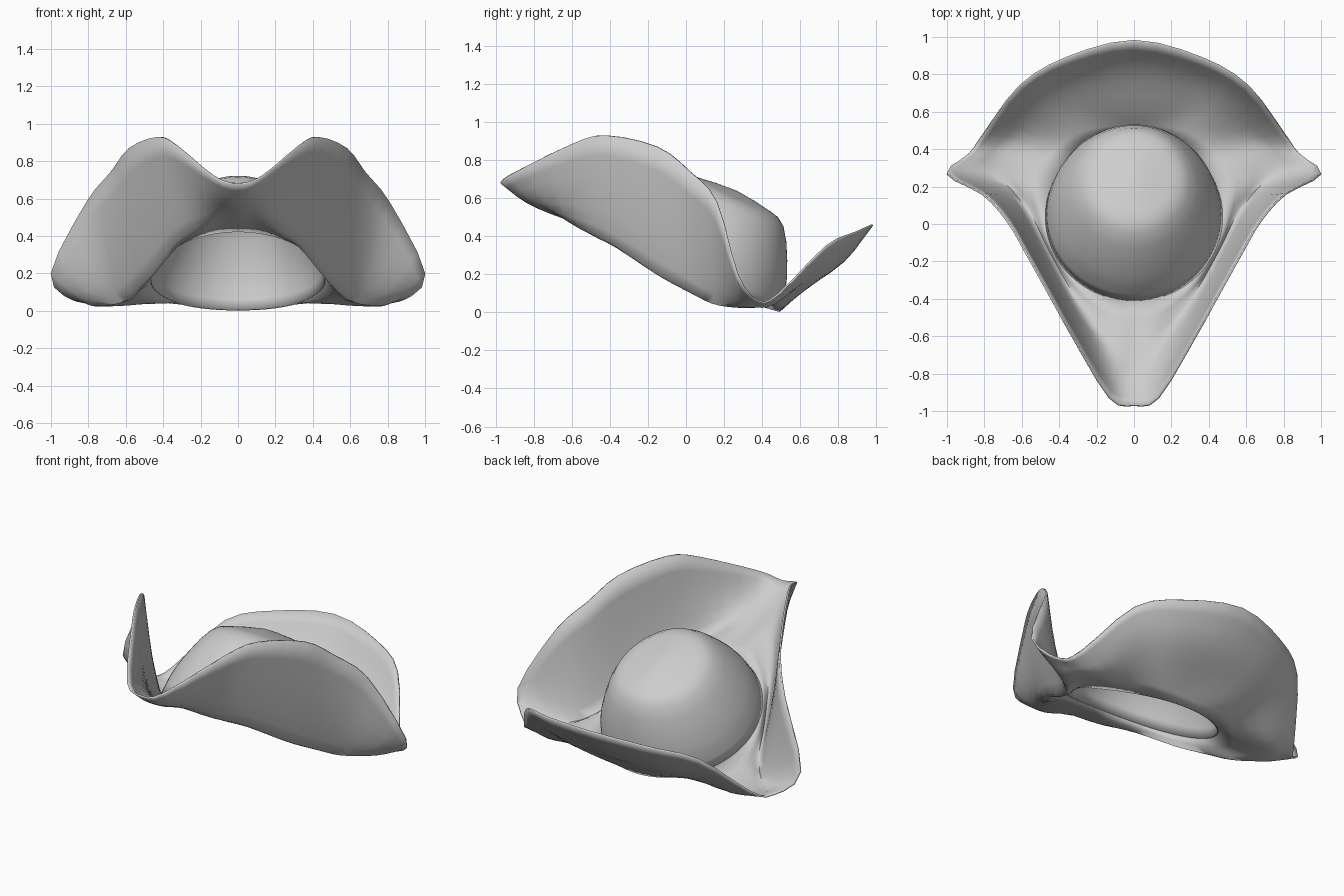
import bpy
import bmesh
import math
from mathutils import Vector

cube = bpy.data.objects.get("Cube")
if cube:
    bpy.data.objects.remove(cube, do_unlink=True)

felt = bpy.data.materials.new("grey_felt")
felt.use_nodes = True
felt.diffuse_color = (0.61, 0.61, 0.61, 1)
felt.node_tree.nodes["Principled BSDF"].inputs["Base Color"].default_value = (0.61, 0.61, 0.61, 1)


def spline(points, steps, symmetric=False):
    """Smooth curve through all points; symmetric ends cross x = 0 squarely."""
    pts = [Vector(p) for p in points]
    if symmetric:
        first, last = [Vector((-p.x, p.y, p.z)) for p in (pts[1], pts[-2])]
    else:
        first, last = 2 * pts[0] - pts[1], 2 * pts[-1] - pts[-2]
    pts = [first] + pts + [last]
    out = []
    for a, b, c, d in zip(pts, pts[1:], pts[2:], pts[3:]):
        for k in range(steps):
            t = k / steps
            out.append(b + (c - a) * t / 2
                       + (a - b * 2.5 + c * 2 - d / 2) * t ** 2
                       + (b * 3 - a - c * 3 + d) * t ** 3 / 2)
    return out + [pts[-2]]


def make_sheet(name, spokes):
    """Join neighbouring spokes with quads, then mirror and thicken."""
    bm = bmesh.new()
    grid = [[bm.verts.new(p) for p in spoke] for spoke in spokes]
    for row, following in zip(grid, grid[1:]):
        for k in range(len(row) - 1):
            bm.faces.new((row[k], following[k], following[k + 1], row[k + 1]))
    bmesh.ops.remove_doubles(bm, verts=bm.verts, dist=0.0005)
    bmesh.ops.recalc_face_normals(bm, faces=bm.faces)
    mesh = bpy.data.meshes.new(name)
    bm.to_mesh(mesh)
    bm.free()
    mesh.materials.append(felt)
    obj = bpy.data.objects.new(name, mesh)
    bpy.context.collection.objects.link(obj)
    mirror = obj.modifiers.new("mirror", "MIRROR")
    mirror.use_clip = True
    solid = obj.modifiers.new("thickness", "SOLIDIFY")
    solid.thickness = 0.01
    solid.offset = 0
    bpy.ops.object.select_all(action="DESELECT")
    obj.select_set(True)
    bpy.context.view_layer.objects.active = obj
    bpy.ops.object.shade_smooth_by_angle(angle=math.radians(60))


# Outer edge of the brim on the left half, from front corner to back
rim = spline([
    (0, -.97, .68), (.13, -.93, .72), (.33, -.6, .885), (.43, -.42, .93),
    (.58, -.15, .87), (.68, .02, .74), (.81, .16, .58), (1, .27, .2),
    (.88, .38, .06), (.8, .49, .1), (.61, .74, .35), (.36, .89, .42),
    (0, .98, .46)], 3, True)

# Line along which the brim turns upward
fold = spline([
    (0, -.65, .5), (.09, -.68, .52), (.22, -.55, .44), (.33, -.4, .37),
    (.47, -.14, .2), (.55, .02, .11), (.62, .14, .05), (.72, .26, .03),
    (.7, .36, .03), (.6, .45, .04), (.45, .58, .13), (.25, .62, .12),
    (0, .62, .12)], 3, True)

# Tilted head opening shared by brim and crown
opening = []
for i in range(len(rim)):
    angle = math.pi * i / (len(rim) - 1)
    c = math.cos(angle)
    opening.append(Vector((.47 * math.sin(angle), .04 - .45 * c,
                           .176 + .21 * c + .04 * c * c)))

for path in (rim, fold, opening):
    path[0].x = path[-1].x = 0

# Brim: opening, fold, bowed panel, rim
brim_spokes = []
for base, low, edge in zip(opening, fold, rim):
    mid = low.lerp(edge, .58)
    mid.z = low.z + (edge.z - low.z) * .44
    brim_spokes.append(spline([base, low, mid, edge], 3))
make_sheet("brim", brim_spokes)

# Crown: scaled copies of the opening rising along the tilted axis
centre = Vector((0, .04, .19))
axis = Vector((0, .45, .89))
profile = [(1, 0), (.9, .18), (.62, .42), (.33, .475), (0, .5)]
crown_spokes = [spline([centre + (p - centre) * s + axis * h for s, h in profile], 3)
                for p in opening]
make_sheet("crown", crown_spokes)
